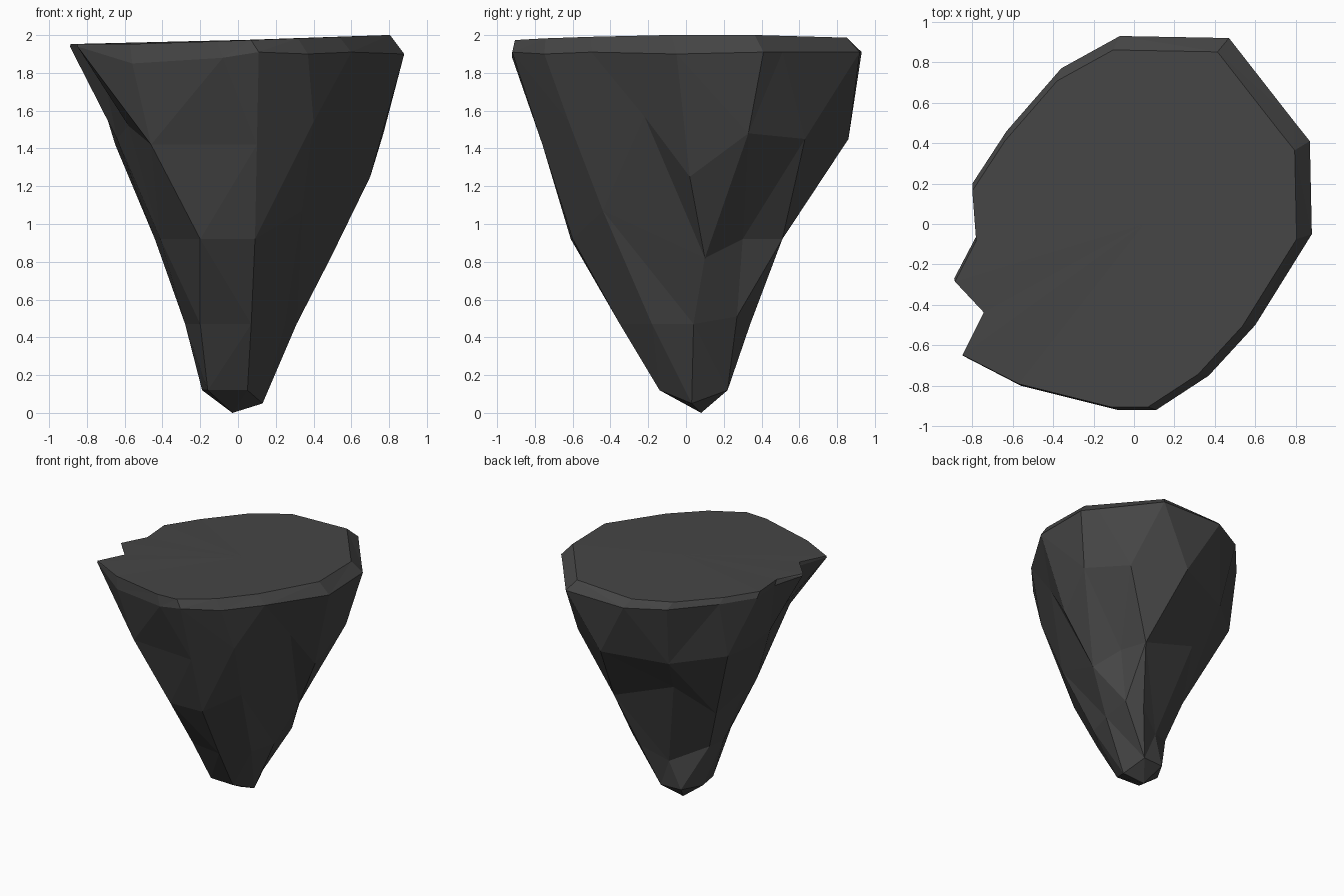
import bpy
import bmesh
import math

if "Cube" in bpy.data.objects:
    bpy.data.objects.remove(bpy.data.objects["Cube"])


def make_material(name, grey):
    mat = bpy.data.materials.new(name)
    mat.use_nodes = True
    colour = (grey, grey, grey, 1.0)
    mat.diffuse_color = colour
    shader = mat.node_tree.nodes["Principled BSDF"]
    shader.inputs["Base Color"].default_value = colour
    shader.inputs["Roughness"].default_value = 0.9
    return mat


def make_ring(bm, height, outline):
    """Add one outline; an optional third value lifts or lowers a point."""
    cx = sum(p[0] for p in outline) / len(outline)
    cy = sum(p[1] for p in outline) / len(outline)

    def angle(p):
        return math.atan2(p[1] - cy, p[0] - cx) % math.tau

    ring = []
    for p in sorted(outline, key=angle):
        lift = p[2] if len(p) > 2 else 0
        ring.append((angle(p), bm.verts.new((p[0], p[1], height + lift))))
    return ring


def skin(bm, lower, upper):
    """Join two rings of different sizes with triangles, in order of angle."""
    def at(ring, i):
        turns, k = divmod(i, len(ring))
        return ring[k][0] + turns * math.tau, ring[k][1]

    i = j = 0
    while i < len(lower) or j < len(upper):
        a, b = at(lower, i)[1], at(upper, j)[1]
        next_low, next_up = at(lower, i + 1), at(upper, j + 1)
        low_turn = next_low[0] + at(lower, i)[0]
        up_turn = next_up[0] + at(upper, j)[0]
        if j == len(upper) or (i < len(lower) and low_turn <= up_turn):
            bm.faces.new((a, next_low[1], b))
            i += 1
        else:
            bm.faces.new((a, next_up[1], b))
            j += 1


# Outlines of the rock at each level, from the foot to the rim
foot = [(.13, .03, -.07), (.08, .22), (-.1, .21), (-.19, .05), (-.16, -.13), (.05, -.14)]
shin = [(.31, .04), (.31, .27, .04), (.19, .34), (-.01, .24, -.12), (-.26, .06),
        (-.28, -.1), (-.2, -.31), (.07, -.35), (.25, -.18)]
waist = [(.49, .1, -.1), (.38, .3), (.31, .51), (-.2, .45, .18), (-.37, .13, -.12),
         (-.44, -.14), (-.41, -.35), (-.2, -.61), (.09, -.6), (.34, -.44, .15)]
shoulder = [(.77, .33, .06), (.56, .63, .03), (.19, .86, .03), (-.3, .66, -.02),
            (-.64, .36, .02), (-.65, .08), (-.64, -.2, .03), (-.58, -.42, .1),
            (-.46, -.72), (.1, -.76), (.4, -.62, .12), (.64, -.22, .15),
            (.7, .02, -.17)]
rim = [(-.07, .93), (.47, .92), (.79, .51), (.87, .41), (.88, -.05, -.01),
       (.6, -.5), (.37, -.75, -.01), (.11, -.92), (-.08, -.92, -.03),
       (-.56, -.8, -.06), (-.85, -.65, .03), (-.74, -.43, .01),
       (-.89, -.27, .03), (-.78, -.06), (-.8, .2), (-.63, .46), (-.36, .77)]

bm = bmesh.new()
levels = [make_ring(bm, z, outline) for z, outline in
          ((.12, foot), (.47, shin), (.92, waist), (1.42, shoulder), (1.91, rim))]
for low, high in zip(levels, levels[1:]):
    skin(bm, low, high)

# Pointed underside
tip = bm.verts.new((-.03, .08, 0))
for k, (_, v) in enumerate(levels[0]):
    bm.faces.new((v, tip, levels[0][k - 1][1]))

# Chipped edge, widest at the back and on the left side of the rock
edge = [v for _, v in levels[-1]]
top = []
for v in edge:
    x, y = v.co.x, v.co.y
    top.append(bm.verts.new((-.8 + (x + .8) * .955, -.6 + (y + .6) * .955,
                             1.97 + .035 * max(x, -.5))))
# Gently uneven top
crown = bm.verts.new((.05, 0, 1.975))
for k in range(len(edge)):
    bm.faces.new((edge[k - 1], edge[k], top[k], top[k - 1]))
    bm.faces.new((top[k - 1], top[k], crown))

bmesh.ops.triangulate(bm, faces=bm.faces[:])
bmesh.ops.recalc_face_normals(bm, faces=bm.faces[:])
mesh = bpy.data.meshes.new("rock")
bm.to_mesh(mesh)
bm.free()
rock = bpy.data.objects.new("floating_rock", mesh)
bpy.context.collection.objects.link(rock)
mesh.materials.append(make_material("dark stone grey", .06))
